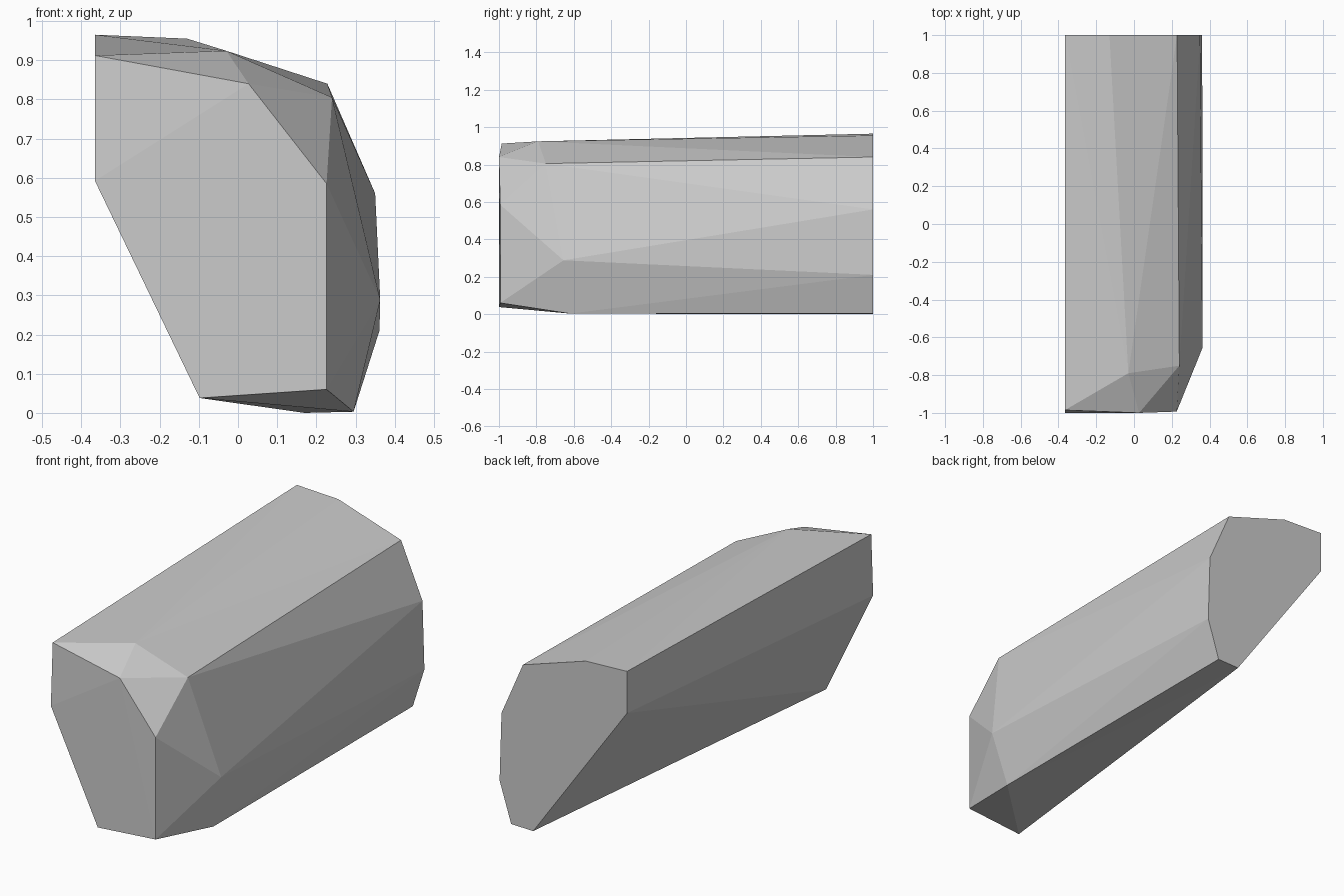
import bpy
import bmesh

# Remove the default cube if the scene has one
default_cube = bpy.data.objects.get("Cube")
if default_cube:
    bpy.data.objects.remove(default_cube, do_unlink=True)


def flat_material(name, colour):
    material = bpy.data.materials.new(name)
    material.use_nodes = True
    material.diffuse_color = colour
    shader = material.node_tree.nodes["Principled BSDF"]
    shader.inputs["Base Color"].default_value = colour
    return material


def convex_block(name, points, material):
    """Wrap a faceted convex skin around the corner points."""
    mesh = bpy.data.meshes.new(name)
    bm = bmesh.new()
    for point in points:
        bm.verts.new(point)
    hull = bmesh.ops.convex_hull(bm, input=bm.verts)
    unused = {v for v in hull["geom_interior"] if isinstance(v, bmesh.types.BMVert)}
    bmesh.ops.delete(bm, geom=list(unused), context="VERTS")
    bmesh.ops.recalc_face_normals(bm, faces=bm.faces)
    bm.to_mesh(mesh)
    bm.free()
    mesh.materials.append(material)
    block = bpy.data.objects.new(name, mesh)
    bpy.context.collection.objects.link(block)
    return block


wall, front, back = -0.365, -1, 1

# Front end: slightly tilted six-sided face
front_corners = [
    (wall, -0.985, 0.912), (0.027, front, 0.84), (0.226, -0.993, 0.585),
    (0.226, -0.993, 0.06), (-0.098, front, 0.038), (wall, front, 0.592),
]

# Shoulder: corners of the chamfer behind the front face
shoulder_corners = [
    (-0.03, -0.79, 0.924), (0.24, -0.75, 0.805),
    (0.363, -0.655, 0.288), (0.295, -0.62, 0.003),
]

# Back end: flat upright face given as (x, z)
back_profile = [
    (wall, 0.965), (-0.13, 0.955), (0.228, 0.84), (0.35, 0.56),
    (0.361, 0.21), (0.295, 0.003), (0.17, 0), (wall, 0.75),
]
back_corners = [(x, back, z) for x, z in back_profile]

grey = flat_material("plain grey", (0.6, 0.6, 0.6, 1))
convex_block("faceted_block", front_corners + shoulder_corners + back_corners, grey)
